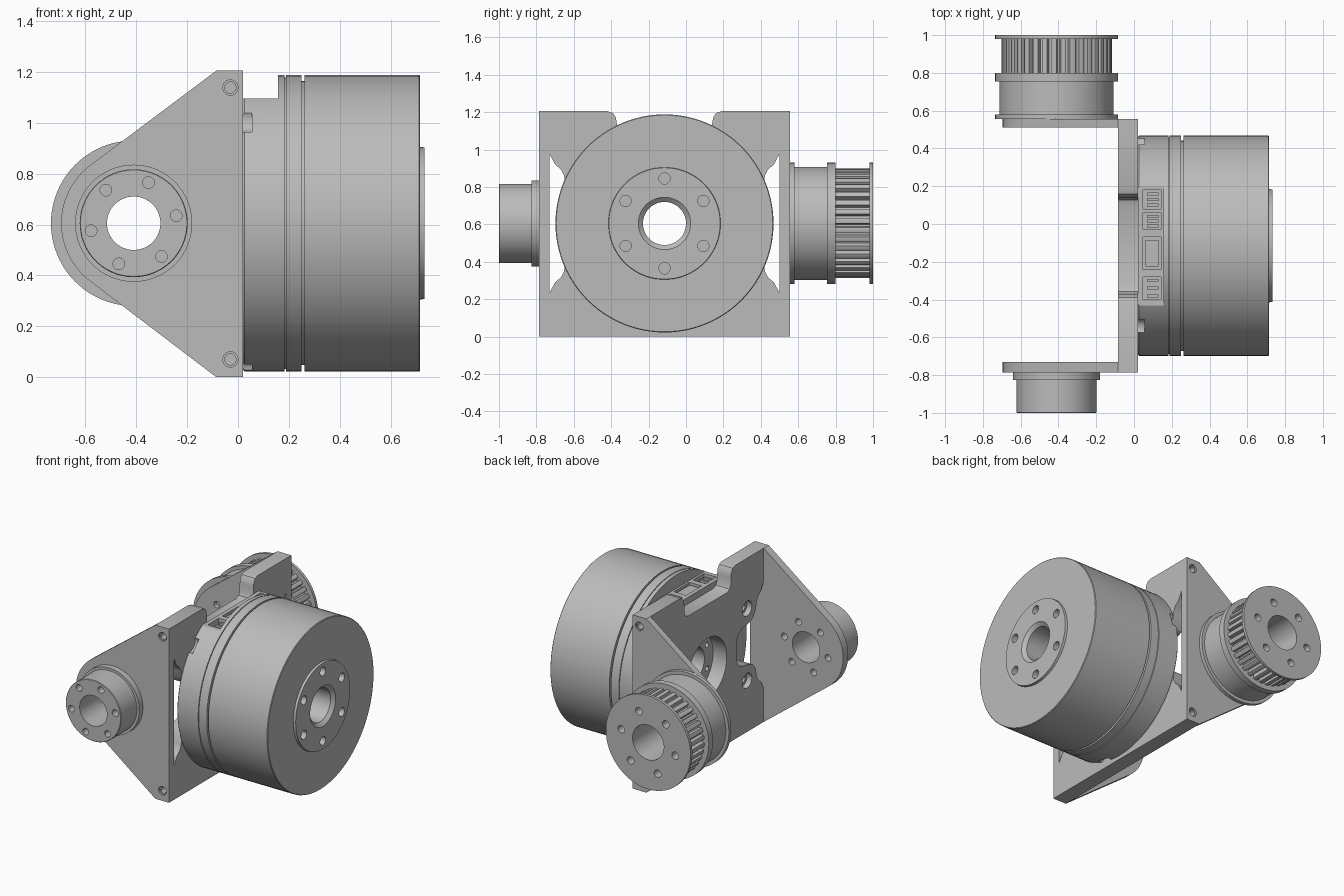
import bpy, bmesh
from math import sin, cos, radians, tau, hypot, atan2, acos, pi

cube = bpy.data.objects.get("Cube")
if cube:
    bpy.data.objects.remove(cube)

grey = bpy.data.materials.new("machined grey")
grey.use_nodes = True
grey.diffuse_color = (0.5, 0.5, 0.5, 1)
grey.node_tree.nodes["Principled BSDF"].inputs["Base Color"].default_value = (0.5, 0.5, 0.5, 1)

MY, MZ = -0.115, 0.605    # motor axis, along x
PX, PZ = -0.41, 0.605     # pivot axis, along y
SEG = 96
parts = []


def place(axis, a, u, v):
    return (a, u, v) if axis == "x" else (u, a, v)


def finish(name, bm, keep=True):
    bmesh.ops.recalc_face_normals(bm, faces=bm.faces)
    mesh = bpy.data.meshes.new(name)
    bm.to_mesh(mesh)
    bm.free()
    mesh.materials.append(grey)
    ob = bpy.data.objects.new(name, mesh)
    bpy.context.collection.objects.link(ob)
    if keep:
        parts.append(ob)
    return ob


def prisms(name, axis, items, keep=True):
    """Extrude each (outline, start, end) along an axis into one mesh."""
    bm = bmesh.new()
    for pts, a0, a1 in items:
        ends = [[bm.verts.new(place(axis, a, u, v)) for u, v in pts] for a in (a0, a1)]
        for ring in ends:
            bm.faces.new(ring)
        n = len(pts)
        for i in range(n):
            j = (i + 1) % n
            bm.faces.new((ends[0][i], ends[0][j], ends[1][j], ends[1][i]))
    return finish(name, bm, keep)


def lathe(name, axis, centre, profile):
    """Spin a closed (position, radius) profile around an axis."""
    bm = bmesh.new()
    rings = []
    for k in range(SEG):
        t = tau * k / SEG
        rings.append([bm.verts.new(place(axis, a, centre[0] + r * cos(t), centre[1] + r * sin(t)))
                      for a, r in profile])
    n = len(profile)
    for k in range(SEG):
        p, q = rings[k], rings[(k + 1) % SEG]
        for i in range(n):
            j = (i + 1) % n
            bm.faces.new((p[i], p[j], q[j], q[i]))
    return finish(name, bm)


def circle(u, v, r, n=24):
    return [(u + r * cos(tau * k / n), v + r * sin(tau * k / n)) for k in range(n)]


def rect(u0, u1, v0, v1):
    return [(u0, v0), (u1, v0), (u1, v1), (u0, v1)]


def bolt_ring(u, v, ring, r, start):
    return [circle(u + ring * cos(radians(start + 60 * k)), v + ring * sin(radians(start + 60 * k)), r)
            for k in range(6)]


def boolean(ob, axis, items, op="DIFFERENCE"):
    tool = prisms("cutter", axis, items, keep=False)
    mod = ob.modifiers.new("cut", "BOOLEAN")
    mod.operation, mod.object, mod.solver = op, tool, "EXACT"
    dg = bpy.context.evaluated_depsgraph_get()
    dg.update()
    ob.data = bpy.data.meshes.new_from_object(ob.evaluated_get(dg))
    ob.modifiers.clear()
    bpy.data.objects.remove(tool)


def mirror_y(pts):
    return [(2 * MY - y, z) for y, z in reversed(pts)]


def mirror_z(pts):
    return pts + [(y, 2 * MZ - z) for y, z in reversed(pts)]


# U-shaped bracket: mounting plate plus two side cheeks
TOP, BACK, FRONT = 1.205, -0.085, 0.02
bracket = prisms("bracket", "x", [(rect(-0.785, 0.555, 0, TOP), BACK, FRONT)])
du, dv, cheek_r = BACK - PX, TOP - PZ, 0.285
tangent = atan2(dv, du) + acos(cheek_r / hypot(du, dv))
cheek = [(FRONT, 0), (FRONT, TOP), (BACK, TOP)]
for k in range(33):
    t = tangent + (tau - 2 * tangent) * k / 32
    cheek.append((PX + cheek_r * cos(t), PZ + cheek_r * sin(t)))
cheek.append((BACK, 0))
boolean(bracket, "y", [(cheek, -0.785, -0.73), (cheek, 0.51, 0.555)], "UNION")

# Cable notch, side windows and central hole in the plate
half_notch = [(-0.42, 1.3), (-0.42, TOP), (-0.39, 1.195), (-0.375, 1.17), (-0.37, 1.14),
              (-0.37, 1.09), (-0.358, 1.062), (-0.33, 1.05)]
boolean(bracket, "x", [(half_notch + mirror_y(half_notch), -0.2, 0.1)])
window = mirror_z([(-0.729, 0.975), (-0.70, 0.92), (-0.668, 0.893), (-0.652, 0.86), (-0.645, 0.81),
                   (-0.61, 0.765), (-0.56, 0.745), (-0.49, 0.735), (-0.45, 0.71), (-0.435, 0.67)])
boolean(bracket, "x", [(window, -0.2, 0.1), (mirror_y(window), -0.2, 0.1),
                       (circle(MY, MZ, 0.21, 64), -0.2, 0.1)])

# Counterbores for the motor screws, screw holes in the cheeks
mounts = [(MY + sy * 0.433, MZ + sz * 0.25) for sy in (-1, 1) for sz in (-1, 1)]
boolean(bracket, "x", [(circle(y, z, 0.052), -0.2, -0.03) for y, z in mounts])
edge_holes = [(-0.03, 0.07), (-0.03, 1.138)]
for r, depth in ((0.03, 0.012), (0.022, 0.06)):
    boolean(bracket, "y", [(circle(x, z, r), a, b) for x, z in edge_holes
                           for a, b in ((-0.9, -0.785 + depth), (0.555 - depth, 0.7))])

# Bore and bolt holes through both cheeks
pivot_holes = bolt_ring(PX, PZ, 0.17, 0.023, 10)
boolean(bracket, "y", [(c, a, b) for c in [circle(PX, PZ, 0.105, 64)] + pivot_holes
                       for a, b in ((-0.9, -0.6), (0.4, 0.54))])
boolean(bracket, "y", [(circle(PX, PZ, 0.105, 64), 0.4, 0.7)])

# Motor screws
for i, (y, z) in enumerate(mounts):
    lathe(f"motor_screw_{i + 1}", "x", (y, z),
          [(-0.03, 0.04), (-0.055, 0.04), (-0.055, 0.02), (-0.035, 0.02), (-0.035, 0.004), (-0.03, 0.004)])

# Motor housing with its two seams and output face
R = 0.583
motor = lathe("motor", "x", (MY, MZ),
              [(0.02, 0.115), (0.02, R - 0.006), (0.026, R), (0.183, R), (0.183, R - 0.01), (0.188, R - 0.01),
               (0.188, R), (0.249, R), (0.249, R - 0.025), (0.261, R - 0.025), (0.261, R), (0.711, R),
               (0.715, R - 0.004), (0.715, 0.30), (0.732, 0.298), (0.732, 0.14), (0.71, 0.115)])
boolean(motor, "x", [(c, 0.68, 0.8) for c in bolt_ring(MY, MZ, 0.24, 0.03, 30)]
        + [(c, -0.1, 0.06) for c in bolt_ring(MY, MZ, 0.165, 0.018, 30)])

# Flat on top, connector sockets and grip notches round the rim
boolean(motor, "x", [(rect(-0.6, 0.4, 1.095, 1.3), -0.1, 0.157)])
sockets = [(0.08, 0.18), (-0.03, 0.06), (-0.24, -0.07), (-0.40, -0.28)]
boolean(motor, "x", [(rect(a, b, 1.03, 1.2), 0.048, 0.142) for a, b in sockets])
boolean(motor, "x", [(circle(MY + 0.6 * cos(radians(t)), MZ + 0.6 * sin(radians(t)), 0.055), -0.1, 0.055)
                     for t in (18, 137, 257)])
for i, (a, b) in enumerate(sockets):
    if b - a > 0.15:
        pins = [(rect(a + 0.015, b - 0.015, 1.02, 1.085), 0.06, 0.13)]
    else:
        pins = [(rect(y - 0.008, y + 0.008, 1.02, 1.08), 0.07, 0.13)
                for y in (a + 0.02, (a + b) / 2, b - 0.02)]
    prisms(f"connector_{i + 1}", "x", pins)

# Front pivot boss
boss = lathe("pivot_boss", "y", (PX, PZ),
             [(-0.785, 0.105), (-0.785, 0.23), (-0.825, 0.23), (-0.825, 0.212), (-0.997, 0.212),
              (-1.0, 0.209), (-1.0, 0.105)])
boolean(boss, "y", [(c, -1.1, -0.9) for c in pivot_holes])

# Rear toothed pulley: hub, tooth ring and end flange
bore = 0.12
hub = lathe("pulley_hub", "y", (PX, PZ),
            [(0.555, bore), (0.555, 0.325), (0.58, 0.325), (0.58, 0.302), (0.755, 0.302),
             (0.755, 0.325), (0.80, 0.325), (0.80, bore)])
TEETH = 36
outline = []
for k in range(TEETH):
    for f, r in ((0.0, 0.29), (0.28, 0.293), (0.56, 0.29), (0.66, 0.262), (0.90, 0.262)):
        t = tau * (k + f) / TEETH
        outline.append((PX + r * cos(t), PZ + r * sin(t)))
teeth = prisms("pulley_teeth", "y", [(outline, 0.795, 0.985)])
boolean(teeth, "y", [(circle(PX, PZ, bore, SEG), 0.7, 1.1)])
flange = lathe("pulley_flange", "y", (PX, PZ),
               [(0.98, bore), (0.98, 0.325), (1.0, 0.325), (1.0, bore)])
for ob in (teeth, flange):
    boolean(ob, "y", [(c, 0.92, 1.1) for c in bolt_ring(PX, PZ, 0.21, 0.026, 10)])

# Smooth round walls, keep edges sharp
bpy.ops.object.select_all(action="DESELECT")
for ob in parts:
    ob.select_set(True)
bpy.context.view_layer.objects.active = bracket
bpy.ops.object.shade_smooth_by_angle(angle=radians(30))
